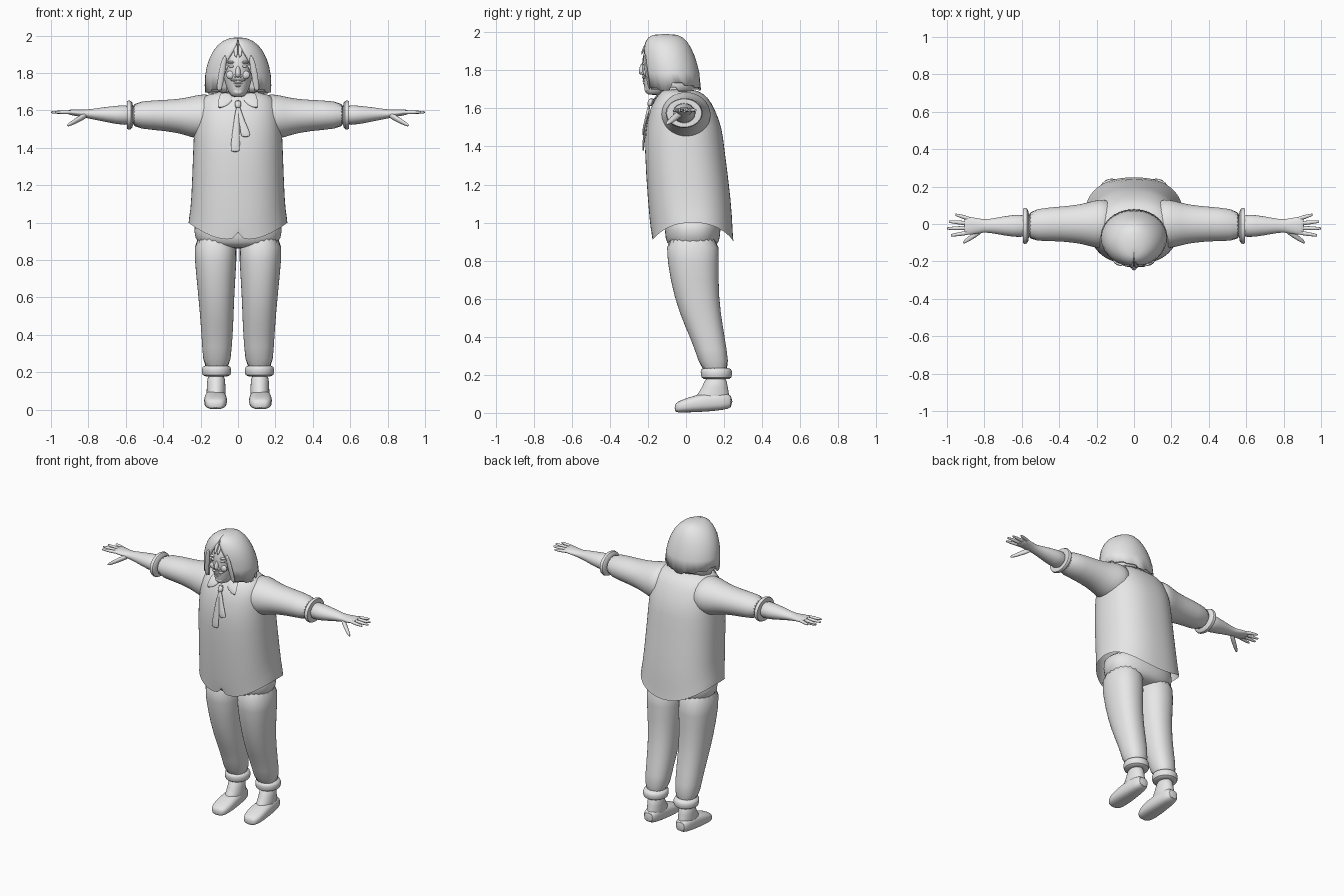
import bpy, bmesh
from math import sin, cos, pi, sqrt, radians
from mathutils import Vector

if "Cube" in bpy.data.objects:
    bpy.data.objects.remove(bpy.data.objects["Cube"])

shade = (.8, .8, .8, 1)
grey = bpy.data.materials.new("plain_grey")
grey.use_nodes = True
grey.diffuse_color = shade
grey.node_tree.nodes["Principled BSDF"].inputs["Base Color"].default_value = shade


def finish(name, bm, mirror=False, smooth=False, thickness=0):
    """Turn a bmesh into a shaded object with its modifiers."""
    bmesh.ops.remove_doubles(bm, verts=bm.verts, dist=.0001)
    bmesh.ops.recalc_face_normals(bm, faces=bm.faces)
    mesh = bpy.data.meshes.new(name)
    bm.to_mesh(mesh)
    bm.free()
    mesh.materials.append(grey)
    part = bpy.data.objects.new(name, mesh)
    bpy.context.collection.objects.link(part)
    bpy.ops.object.select_all(action='DESELECT')
    part.select_set(True)
    bpy.context.view_layer.objects.active = part
    bpy.ops.object.shade_smooth_by_angle(angle=radians(55))
    if thickness:
        solid = part.modifiers.new("Thickness", 'SOLIDIFY')
        solid.thickness, solid.offset = thickness, 0
    if smooth:
        part.modifiers.new("Smooth", 'SUBSURF').levels = 1
        part.modifiers["Smooth"].render_levels = 1
    if mirror:
        part.modifiers.new("Mirror", 'MIRROR')
    return part


def skin(bm, rows):
    """Join rows of points with quads; returns the rows of vertices."""
    rows = [[bm.verts.new(point) for point in row] for row in rows]
    for low, high in zip(rows, rows[1:]):
        for j in range(len(low) - 1):
            bm.faces.new((low[j], low[j + 1], high[j + 1], high[j]))
    return rows


def ring(x=0, y=0, z=0, width=0, depth=0, height=0):
    """Cross-section: a centre and two half sizes; the third, left out, is the loft axis."""
    return Vector((x, y, z)), (width, depth, height)


def loft(name, *rings, sides=20, power=1, mirror=True, open_start=False):
    def bulge(value):
        return abs(value) ** power * (1 if value > 0 else -1)

    def outline(centre, size):
        first, second = [i for i in range(3) if size[i]]
        for j in range(sides + 1):
            angle = 2 * pi * (j % sides) / sides
            point = centre.copy()
            point[first] += size[first] * bulge(cos(angle))
            point[second] += size[second] * bulge(sin(angle))
            yield point

    bm = bmesh.new()
    rows = skin(bm, [outline(*section) for section in rings])
    for row in rows[open_start:]:
        if row in (rows[0], rows[-1]):
            bm.faces.new(row[:-1])
    return finish(name, bm, mirror, smooth=True)


# Shirt with a curved hem and a small front slit
shirt = loft(
    "shirt",
    ring(z=.9, y=.035, width=.265, depth=.215),
    ring(z=.95, y=.03, width=.26, depth=.215),
    ring(z=1.1, y=.02, width=.25, depth=.22),
    ring(z=1.4, y=-.01, width=.24, depth=.21),
    ring(z=1.5, y=-.01, width=.235, depth=.2),
    ring(z=1.6, y=-.02, width=.225, depth=.17),
    ring(z=1.66, y=-.02, width=.2, depth=.135),
    ring(z=1.69, y=-.03, width=.16, depth=.1),
    ring(z=1.7, y=-.04, width=.08, depth=.07),
    sides=40, power=.85, mirror=False, open_start=True)
for vert in shirt.data.vertices:
    if vert.co.z < 1:
        side = abs(vert.co.x) / .265
        if vert.co.z < .92 and vert.co.y < 0 and side < .25:
            vert.co.x *= .3
            vert.co.z += .07 if side < .01 else 0
        vert.co.z += side ** 2 / 10

# Sleeves, rolled cuffs and forearms
loft("sleeve",
     ring(x=.1, z=1.57, depth=.13, height=.115),
     ring(x=.19, z=1.565, depth=.135, height=.125),
     ring(x=.25, z=1.565, depth=.115, height=.11),
     ring(x=.32, z=1.57, depth=.1, height=.09),
     ring(x=.45, z=1.575, depth=.09, height=.08),
     ring(x=.585, y=-.01, z=1.575, depth=.085, height=.07))
loft("sleeve_cuff",
     ring(x=.56, y=-.01, z=1.575, depth=.07, height=.06),
     ring(x=.57, y=-.01, z=1.575, depth=.1, height=.08),
     ring(x=.6, y=-.01, z=1.575, depth=.1, height=.08),
     ring(x=.59, y=-.01, z=1.575, depth=.06, height=.05))
loft("forearm_and_palm",
     ring(x=.56, y=-.01, z=1.575, depth=.065, height=.06),
     ring(x=.65, y=-.01, z=1.575, depth=.06, height=.05),
     ring(x=.74, y=-.01, z=1.58, depth=.043, height=.035),
     ring(x=.8, y=-.01, z=1.58, depth=.033, height=.024),
     ring(x=.84, y=-.01, z=1.585, depth=.043, height=.02),
     ring(x=.89, y=-.01, z=1.59, depth=.05, height=.016),
     ring(x=.91, y=-.01, z=1.59, depth=.045, height=.012))

# Fingers fan out from the palm; the thumb hangs forward and down
for i, (finger, tip) in enumerate({"little": .955, "ring": .99, "middle": 1, "index": .98}.items()):
    sections = []
    for t in (0, .4, .7, .95, 1):
        sections.append(ring(x=.87 + (tip - .87) * t, y=.025 - .023 * i + t * (.025 - .014 * i),
                             z=1.59, depth=.012 - .006 * t ** 4, height=.011 - .006 * t ** 4))
    loft(finger + "_finger", *sections, sides=10)
loft("thumb",
     ring(x=.8, y=-.02, z=1.58, depth=.018, height=.016),
     ring(x=.84, y=-.05, z=1.56, depth=.02, height=.02),
     ring(x=.9, y=-.09, z=1.525, depth=.014, height=.012),
     ring(x=.914, y=-.1, z=1.52, depth=.007, height=.006), sides=10)

# Trousers
loft("trouser_seat",
     ring(z=.86, y=.035, width=.13, depth=.1),
     ring(z=.89, y=.035, width=.225, depth=.14),
     ring(z=.95, y=.035, width=.237, depth=.147),
     ring(z=1.06, y=.035, width=.235, depth=.15), sides=32, power=.85, mirror=False)
loft("trouser_leg",
     ring(z=.95, x=.12, y=.035, width=.118, depth=.145),
     ring(z=.8, x=.12, y=.035, width=.114, depth=.137),
     ring(z=.6, x=.116, y=.055, width=.096, depth=.118),
     ring(z=.45, x=.112, y=.095, width=.088, depth=.1),
     ring(z=.34, x=.112, y=.13, width=.08, depth=.084),
     ring(z=.2, x=.114, y=.158, width=.072, depth=.076), power=.9)
loft("trouser_cuff",
     ring(z=.24, x=.115, y=.157, width=.072, depth=.078),
     ring(z=.22, x=.115, y=.16, width=.08, depth=.085),
     ring(z=.18, x=.115, y=.16, width=.08, depth=.083),
     ring(z=.176, x=.115, y=.16, width=.05, depth=.055))

# Shoes
loft("shoe",
     ring(y=-.06, x=.12, z=.026, width=.03, height=.018),
     ring(y=-.045, x=.12, z=.03, width=.05, height=.029),
     ring(y=0, x=.12, z=.04, width=.064, height=.038),
     ring(y=.1, x=.12, z=.056, width=.06, height=.051),
     ring(y=.2, x=.12, z=.062, width=.051, height=.047),
     ring(y=.245, x=.12, z=.06, width=.035, height=.033), power=.75)
loft("shoe_ankle",
     ring(z=.05, x=.117, y=.135, width=.052, depth=.1),
     ring(z=.09, x=.117, y=.14, width=.052, depth=.09),
     ring(z=.13, x=.117, y=.153, width=.05, depth=.067),
     ring(z=.2, x=.117, y=.158, width=.047, depth=.055))

# Neck and head
loft("neck",
     ring(z=1.62, y=-.06, width=.07, depth=.08),
     ring(z=1.8, y=-.06, width=.065, depth=.08), mirror=False)
loft("head",
     ring(z=1.67, y=-.165, width=.024, depth=.035),
     ring(z=1.685, y=-.155, width=.045, depth=.06),
     ring(z=1.72, y=-.138, width=.062, depth=.083),
     ring(z=1.77, y=-.122, width=.076, depth=.108),
     ring(z=1.83, y=-.112, width=.086, depth=.122),
     ring(z=1.89, y=-.105, width=.09, depth=.122),
     ring(z=1.94, y=-.1, width=.075, depth=.1),
     ring(z=1.97, y=-.1, width=.04, depth=.06), sides=24, mirror=False)
loft("forehead_band",
     ring(z=1.868, y=-.107, width=.095, depth=.127),
     ring(z=1.885, y=-.107, width=.095, depth=.127), sides=24, mirror=False)
loft("nose",
     ring(z=1.845, y=-.222, width=.009, depth=.013),
     ring(z=1.79, y=-.23, width=.018, depth=.025),
     ring(z=1.775, y=-.225, width=.012, depth=.014), sides=12, mirror=False)


def feature(name, x, z, width, height):
    """Rounded lump sitting on the curved front of the face, on both sides."""
    recess = max(0, 1.78 - z) / 4
    centre = (x, recess - .11 - .115 * sqrt(1 - (x / .088) ** 2), z)
    bm = bmesh.new()
    bmesh.ops.create_uvsphere(bm, u_segments=14, v_segments=10, radius=1)
    bmesh.ops.scale(bm, verts=bm.verts, vec=(width, .013, height))
    bmesh.ops.translate(bm, verts=bm.verts, vec=centre)
    finish(name, bm, mirror=x > 0)


# Facial features
feature("eye", x=.034, z=1.836, width=.016, height=.008)
feature("brow", x=.036, z=1.857, width=.026, height=.007)
feature("cheek", x=.04, z=1.79, width=.024, height=.022)
feature("nostril_wing", x=.014, z=1.784, width=.009, height=.008)
feature("moustache", x=.018, z=1.762, width=.024, height=.007)
feature("upper_lip", x=0, z=1.745, width=.025, height=.005)
feature("lower_lip", x=0, z=1.73, width=.02, height=.006)
feature("chin", x=0, z=1.7, width=.026, height=.018)


def hair(name, bottom, size, start, lock_drops, lock_width):
    """Dome parted at the front, its edge cut into locks of uneven length."""
    count, steps = 42, 9
    rows = []
    for i in range(steps):
        tilt = start + (pi / 2 - start) * i / (steps - 1)
        gap = .6 * sin(tilt) ** 3
        row = []
        for j in range(count + 1):
            angle = gap + 2 * (pi - gap) * j / count
            lock = min(j, count - j) // lock_width
            drop = lock_drops[lock % len(lock_drops)] if i == steps - 1 else 0
            row.append((size * .172 * sin(tilt) ** .85 * sin(angle),
                        -.07 - .04 * cos(tilt) - size * .143 * sqrt(sin(tilt)) * cos(angle),
                        bottom + .245 * cos(tilt) - drop))
        rows.append(row)
    bm = bmesh.new()
    skin(bm, rows)
    finish(name, bm, thickness=.012)


# Hair in two ragged layers, with locks along the parting and the face
hair("hair", bottom=1.74, size=1, start=0, lock_drops=(.03, .045, .005, .02), lock_width=4)
hair("hair_under_layer", bottom=1.71, size=.93, start=1, lock_drops=(.01, 0, .02), lock_width=5)
loft("fringe_lock",
     ring(z=1.96, x=.01, y=-.19, width=.01, depth=.008),
     ring(z=1.93, x=.014, y=-.215, width=.012, depth=.01),
     ring(z=1.88, x=.01, y=-.235, width=.008, depth=.005), sides=8)
loft("parting_lock",
     ring(y=-.17, x=.016, z=1.968, width=.01, height=.008),
     ring(y=-.04, x=.026, z=1.968, width=.02, height=.01), sides=8)
loft("face_lock",
     ring(z=1.9, x=.068, y=-.22, width=.014, depth=.009),
     ring(z=1.8, x=.088, y=-.21, width=.02, depth=.01),
     ring(z=1.69, x=.103, y=-.19, width=.016, depth=.006), sides=8)

# Collar and necktie
loft("collar_band",
     ring(z=1.64, y=-.065, width=.085, depth=.1),
     ring(z=1.7, y=-.055, width=.073, depth=.085), sides=24, mirror=False)
loft("collar_flap",
     ring(z=1.7, x=.07, y=-.12, width=.03, depth=.006),
     ring(z=1.65, x=.06, y=-.17, width=.05, depth=.007),
     ring(z=1.61, x=.1, y=-.18, width=.012, depth=.005), sides=8)
loft("tie_knot",
     ring(z=1.655, y=-.18, width=.015, depth=.012),
     ring(z=1.63, y=-.19, width=.02, depth=.016),
     ring(z=1.61, y=-.19, width=.012, depth=.012), sides=12, mirror=False)
for name, swing, end in (("tie_long_tail", -.015, 1.375), ("tie_short_tail", .04, 1.455)):
    loft(name,
         ring(z=1.63, y=-.19, width=.01, depth=.008),
         ring(z=1.54, x=swing / 2, y=-.21, width=.016, depth=.008),
         ring(z=end + .03, x=swing, y=-.225, width=.026, depth=.006),
         ring(z=end, x=swing, y=-.225, width=.026, depth=.005), sides=12, mirror=False)
